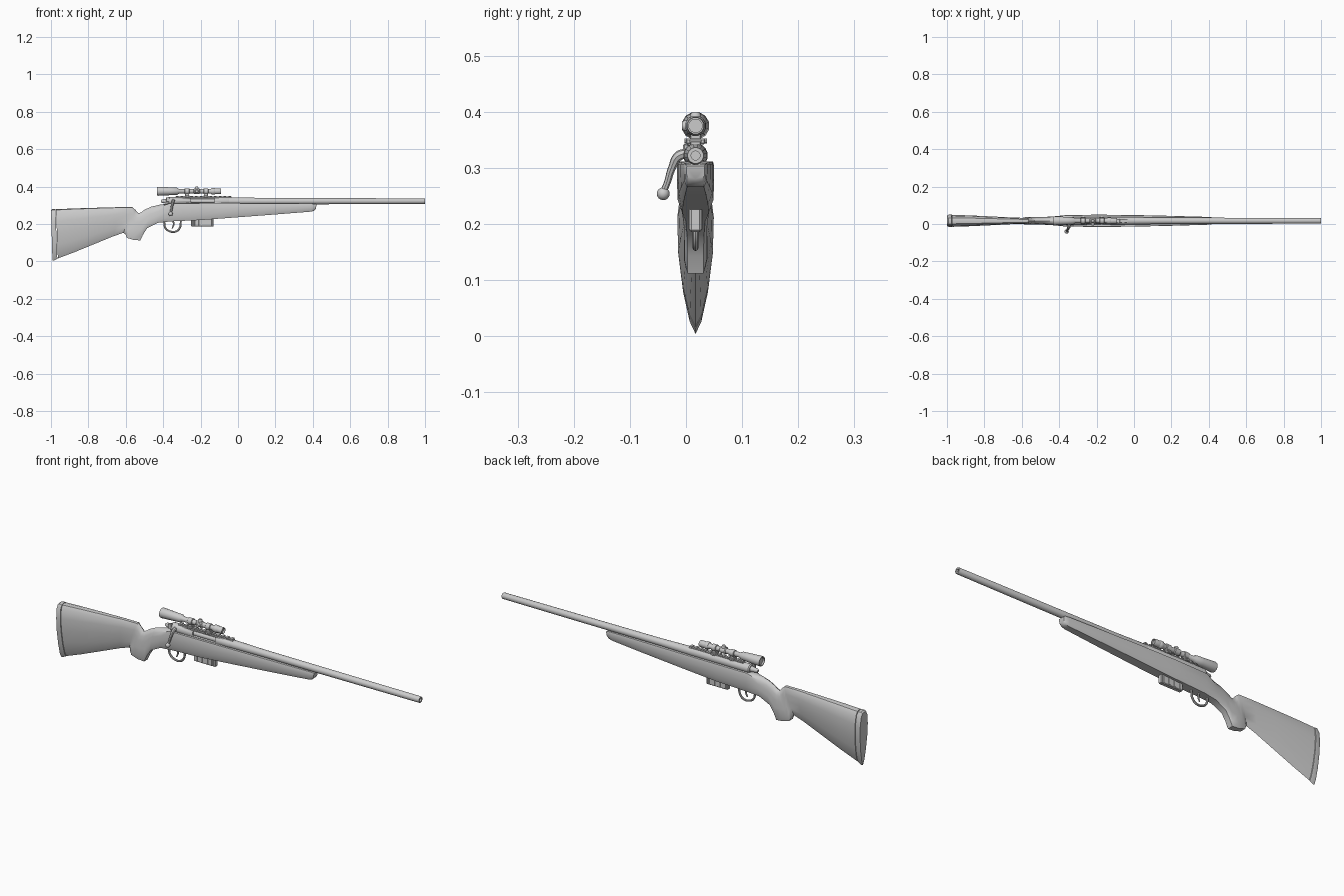
import bpy, bmesh, math
from mathutils import Vector

if "Cube" in bpy.data.objects:
    bpy.data.objects.remove(bpy.data.objects["Cube"])

CY = 0.017      # centre plane of the rifle (the bolt handle sticks out to -y)
BORE = 0.322    # bore height
SCOPE = 0.375   # scope axis height


def make(name, bm, angle=35):
    bmesh.ops.remove_doubles(bm, verts=bm.verts, dist=1e-6)
    bmesh.ops.recalc_face_normals(bm, faces=bm.faces)
    me = bpy.data.meshes.new(name)
    bm.to_mesh(me)
    bm.free()
    ob = bpy.data.objects.new(name, me)
    bpy.context.collection.objects.link(ob)
    finish(ob, angle)
    return ob


def finish(ob, angle=35):
    bpy.ops.object.select_all(action='DESELECT')
    ob.select_set(True)
    bpy.context.view_layer.objects.active = ob
    if ob.type == 'CURVE':
        bpy.ops.object.convert(target='MESH')
    bpy.ops.object.shade_smooth_by_angle(angle=math.radians(angle))


def skin(name, rings, angle=35):
    bm = bmesh.new()
    loops = [[bm.verts.new(p) for p in r] for r in rings]
    n = len(loops[0])
    for a, b in zip(loops, loops[1:]):
        for i in range(n):
            bm.faces.new((a[i], a[(i + 1) % n], b[(i + 1) % n], b[i]))
    bm.faces.new(loops[0])
    bm.faces.new(loops[-1])
    return make(name, bm, angle)


def turned(name, profile, origin=(0, CY, BORE), axis='x', sides=16):
    """Lathe (distance, radius) pairs around an axis through origin."""
    rings = []
    for d, r in profile:
        ring = []
        for i in range(sides):
            a = 2 * math.pi * (i + 0.5) / sides
            c, s = r * math.cos(a), r * math.sin(a)
            p = {'x': (d, c, s), 'y': (c, d, s), 'z': (c, s, d)}[axis]
            ring.append(Vector(origin) + Vector(p))
        rings.append(ring)
    return skin(name, rings)


def box(name, x, y, z, bevel=0.002):
    bm = bmesh.new()
    bmesh.ops.create_cube(bm, size=1)
    for v in bm.verts:
        v.co = [(r[0] + r[1]) / 2 + c * (r[1] - r[0]) for r, c in zip((x, y, z), v.co)]
    if bevel:
        bmesh.ops.bevel(bm, geom=bm.edges[:], offset=bevel, segments=1, affect='EDGES')
    return make(name, bm)


def rod(name, pts, radius, cyclic=False):
    cu = bpy.data.curves.new(name, 'CURVE')
    cu.dimensions = '3D'
    cu.bevel_depth = 1
    cu.bevel_resolution = 2
    cu.resolution_u = 5
    cu.use_fill_caps = True
    sp = cu.splines.new('BEZIER')
    sp.bezier_points.add(len(pts) - 1)
    for bp, p, r in zip(sp.bezier_points, pts, radius):
        bp.co, bp.radius = p, r
        bp.handle_left_type = bp.handle_right_type = 'AUTO'
    sp.use_cyclic_u = cyclic
    ob = bpy.data.objects.new(name, cu)
    bpy.context.collection.objects.link(ob)
    finish(ob)
    return ob


# Half cross-sections: (share of half width, share of height from bottom)
BUTT = [(0, 1), (.5, .985), (.82, .92), (1, .75), (.95, .52), (.68, .27), (.32, .08), (0, 0)]
GRIP = [(0, 1), (.45, .96), (.78, .83), (.95, .65), (1, .4), (1, .15), (.72, .0), (0, 0)]
FORE = [(0, 1), (.6, 1), (.94, 1), (1, .93), (1, .6), (.97, .25), (.72, .0), (0, 0)]


def stock_ring(tx, tz, bx, bz, w, shape):
    half = [(s * w, bx + (tx - bx) * t, bz + (tz - bz) * t) for s, t in shape]
    full = half + [(-y, x, z) for y, x, z in half[-2:0:-1]]
    return [(x, CY + y, z) for y, x, z in full]


# Stock: top point, bottom point, half width, section
STOCK = [
    (-.973, .279, -.963, .016, .032, BUTT),
    (-.88, .283, -.88, .047, .029, BUTT),
    (-.75, .287, -.76, .096, .023, BUTT),
    (-.64, .290, -.665, .135, .0175, BUTT),
    (-.565, .290, -.612, .153, .0155, BUTT),
    (-.548, .275, -.602, .145, .0165, GRIP),
    (-.532, .257, -.594, .126, .019, GRIP),
    (-.518, .262, -.558, .115, .021, GRIP),
    (-.503, .274, -.522, .112, .020, GRIP),
    (-.485, .283, -.508, .143, .020, GRIP),
    (-.465, .292, -.486, .177, .0205, GRIP),
    (-.42, .303, -.43, .206, .024, GRIP),
    (-.37, .309, -.36, .214, .030, FORE),
    (-.20, .311, -.20, .221, .033, FORE),
    (.0, .311, .0, .236, .031, FORE),
    (.2, .310, .2, .251, .0265, FORE),
    (.39, .309, .39, .266, .021, FORE),
    (.415, .307, .408, .271, .019, FORE),
    (.42, .303, .416, .28, .016, FORE),
]
skin("stock", [stock_ring(*s) for s in STOCK], 40)

# Butt pad
skin("butt_pad", [stock_ring(*s) for s in (
    (-.976, .279, -.966, .014, .0325, BUTT),
    (-.993, .280, -.984, .004, .0325, BUTT),
    (-1.0, .274, -.992, .006, .030, BUTT))])

# Barrel with hollow muzzle
turned("barrel", [(-.06, .021), (-.02, .021), (.13, .0178), (.997, .0152), (1, .0142),
                  (1, .008), (.95, .008)])

# Receiver with ejection port, and the bolt showing in it
receiver = turned("receiver", [(-.375, .018), (-.37, .022), (-.05, .022), (-.045, .020)])
port = box("port_cutter", (-.25, -.125), (CY - .04, CY - .006), (BORE - .008, BORE + .017), 0)
port.hide_render = True
port.hide_set(True)
cut = receiver.modifiers.new("port", 'BOOLEAN')
cut.operation = 'DIFFERENCE'
cut.solver = 'EXACT'
cut.object = port
turned("bolt_body", [(-.37, .013), (-.08, .013)])
turned("bolt_shroud", [(-.412, .006), (-.405, .010), (-.385, .012), (-.365, .017), (-.34, .018)])
box("safety_lever", (-.385, -.365), (CY - .022, CY - .012), (.318, .343))

# Bolt handle and knob
rod("bolt_handle", [(-.345, CY - .008, .325), (-.347, -.012, .322), (-.352, -.025, .300),
                    (-.357, -.034, .272), (-.359, -.040, .258)], [.009, .009, .007, .006, .006])
bm = bmesh.new()
bmesh.ops.create_uvsphere(bm, u_segments=12, v_segments=8, radius=.0115)
for v in bm.verts:
    v.co += Vector((-.36, -.0405, .254))
make("bolt_knob", bm, 60)

# Magazine with ribs
box("magazine", (-.25, -.13), (CY - .0105, CY + .0105), (.186, .235), .003)
for i in range(4):
    x = -.235 + i * .03
    box(f"magazine_rib_{i + 1}", (x - .005, x + .005), (CY - .0125, CY + .0125), (.189, .23), .0015)

# Trigger guard and trigger
rod("trigger_guard", [(-.395, CY, .213), (-.388, CY, .178), (-.362, CY, .160), (-.332, CY, .160),
                      (-.312, CY, .178), (-.305, CY, .222)], [.0052] * 6)
rod("trigger", [(-.348, CY, .22), (-.344, CY, .198), (-.352, CY, .176)], [.005, .0045, .003])

# Scope rail with cross slots
box("scope_rail", (-.335, -.035), (CY - .009, CY + .009), (.336, .347), .001)
for i in range(12):
    x = -.325 + i * .0255
    box(f"rail_tooth_{i + 1}", (x - .007, x + .007), (CY - .011, CY + .011), (.345, .351), .001)

# Scope tube with wide rear bell and hollow ends
turned("scope_tube", [(-.425, .019), (-.433, .019), (-.433, .0235), (-.425, .025), (-.36, .0215),
                      (-.325, .0195), (-.315, .0125), (-.15, .0125), (-.135, .0165),
                      (-.098, .0165), (-.092, .015), (-.092, .012), (-.10, .012)],
       (0, CY, SCOPE), sides=12)
turned("scope_focus_ring", [(-.142, .0165), (-.138, .0185), (-.126, .0185), (-.122, .0165)],
       (0, CY, SCOPE), sides=12)

# Scope mounts: clamp ring, foot and side screws
for label, x in (("rear", -.272), ("front", -.172)):
    turned(f"{label}_mount_ring", [(x - .013, .0135), (x - .011, .0165), (x + .011, .0165),
                                   (x + .013, .0135)], (0, CY, SCOPE), sides=12)
    box(f"{label}_mount_neck", (x - .011, x + .011), (CY - .009, CY + .009), (.345, .366), .001)
    box(f"{label}_mount_foot", (x - .013, x + .013), (CY - .017, CY + .017), (.342, .352), .002)
    for side in (-1, 1):
        turned(f"{label}_mount_screw_{side}", [(side * .010, .005), (side * .020, .005)],
               (x, CY, .348), 'y', 8)

# Turrets on top and on the right
turned("turret_saddle", [(-.238, .0125), (-.234, .0155), (-.208, .0155), (-.204, .0125)],
       (0, CY, SCOPE), sides=12)
turned("top_turret", [(.008, .010), (.019, .010), (.022, .0085), (.0245, .0075)],
       (-.221, CY, SCOPE), 'z', 12)
turned("side_turret", [(-.008, .010), (-.019, .010), (-.022, .0085), (-.0245, .0075)],
       (-.221, CY, SCOPE), 'y', 12)
